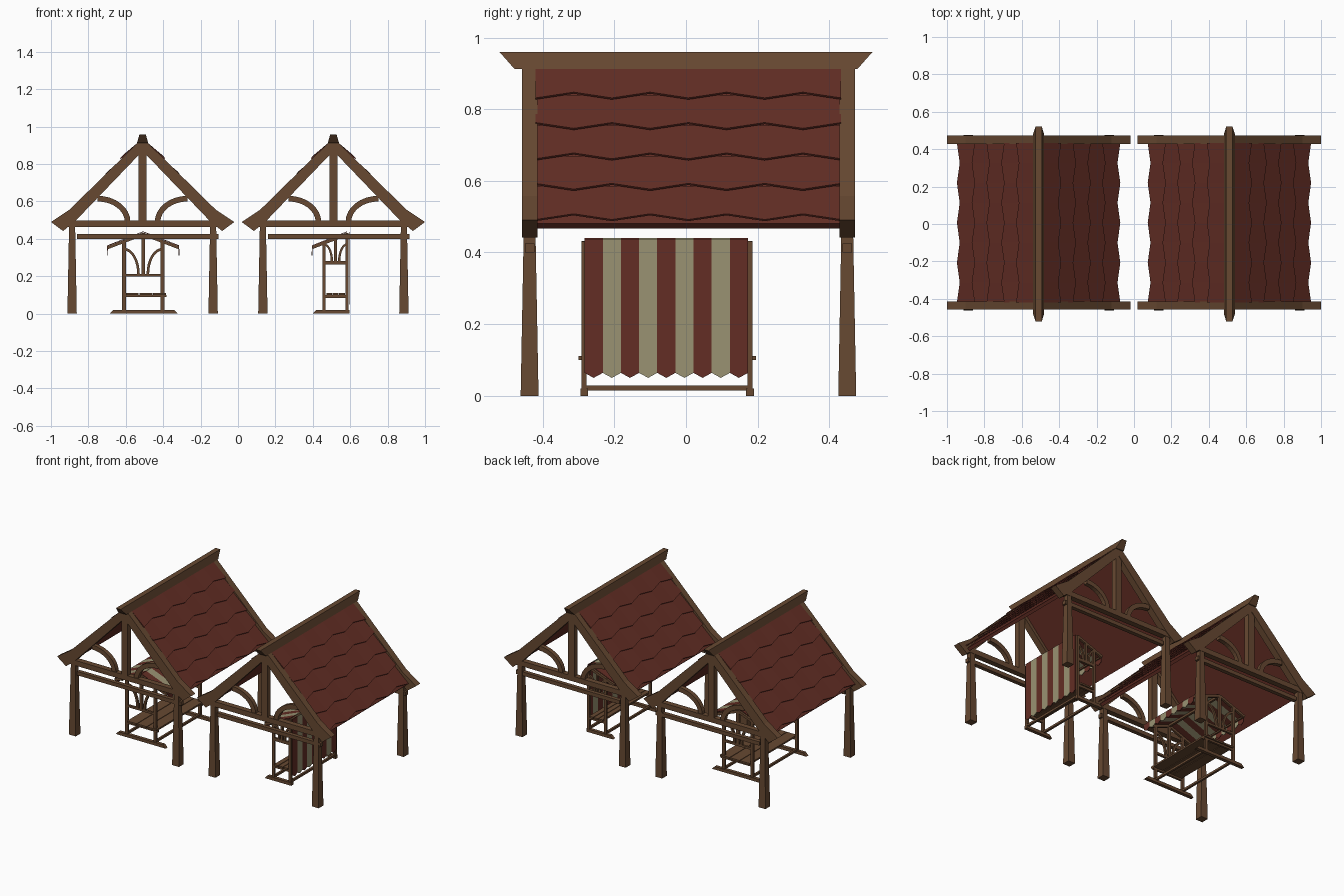
import bpy, bmesh, math
from mathutils import Vector

if "Cube" in bpy.data.objects:
    bpy.data.objects.remove(bpy.data.objects["Cube"])


def material(name, rgb):
    m = bpy.data.materials.new(name)
    m.use_nodes = True
    m.diffuse_color = (*rgb, 1)
    m.node_tree.nodes["Principled BSDF"].inputs["Base Color"].default_value = (*rgb, 1)
    return m


WOOD = material("brown wood", (0.135, 0.066, 0.031))
RED = material("dark red", (0.125, 0.027, 0.018))
CREAM = material("cream cloth", (0.32, 0.29, 0.17))


def finish(name, bm, *mats, thickness=0):
    bmesh.ops.recalc_face_normals(bm, faces=bm.faces)
    mesh = bpy.data.meshes.new(name)
    bm.to_mesh(mesh)
    bm.free()
    for m in mats:
        mesh.materials.append(m)
    ob = bpy.data.objects.new(name, mesh)
    bpy.context.collection.objects.link(ob)
    if thickness:
        mod = ob.modifiers.new("thickness", "SOLIDIFY")
        mod.thickness = thickness
        mod.offset = 0
    return ob


def prism(name, pts, y0, y1, mat=WOOD):
    """Extrude an x-z outline along y."""
    bm = bmesh.new()
    face = bm.faces.new([bm.verts.new((x, y0, z)) for x, z in pts])
    ext = bmesh.ops.extrude_face_region(bm, geom=[face])["geom"]
    verts = [v for v in ext if isinstance(v, bmesh.types.BMVert)]
    bmesh.ops.translate(bm, vec=(0, y1 - y0, 0), verts=verts)
    return finish(name, bm, mat)


def box(name, x0, x1, y0, y1, z0, z1, mat=WOOD):
    return prism(name, [(x0, z0), (x1, z0), (x1, z1), (x0, z1)], y0, y1, mat)


def bar(name, a, b, w, y0, y1):
    """Straight timber between two x-z points."""
    a, b = Vector(a), Vector(b)
    n = (b - a).orthogonal().normalized() * w / 2
    return prism(name, [a + n, b + n, b - n, a - n], y0, y1)


def brace(name, cx, cz, rx, rz, w, side, y0, y1):
    """Curved quarter-arc timber."""
    def arc(d):
        return [(cx - side * (rx + d) * math.cos(t), cz + (rz + d) * math.sin(t))
                for t in (i * math.pi / 16 for i in range(9))]
    return prism(name, arc(w / 2) + arc(-w / 2)[::-1], y0, y1)


def taper(name, x, y, h, bottom, top):
    bm = bmesh.new()
    bmesh.ops.create_cube(bm, size=1)
    for v in bm.verts:
        r = 2 * (top if v.co.z > 0 else bottom)
        v.co = (x + v.co.x * r, y + v.co.y * r, (v.co.z + 0.5) * h)
    return finish(name, bm, WOOD)


ROOF_Y0, ROOF_Y1 = -0.42, 0.433
TOP = Vector((0.012, 0.92))
DOWN = Vector((0.41, -0.44)).normalized()
OUT = Vector((0.44, 0.41)).normalized()
SLOPE = 0.601


def roof_side(cx, side):
    def at(s, lift):
        p = TOP + DOWN * s + OUT * lift
        return cx + side * p.x, p.y
    prism("roof_board", [at(0, 0), at(SLOPE, 0), at(SLOPE, -0.02), at(0, -0.02)],
          ROOF_Y0, ROOF_Y1, RED)
    # overlapping rows of pointed tiles
    bm = bmesh.new()
    for row in range(5):
        low = 0.139 + 0.116 * row
        prev = None
        for k in range(9):
            y = ROOF_Y0 + (ROOF_Y1 - ROOF_Y0) * k / 8
            joint = (k + row) % 2 == 1
            pair = []
            for s, lift in ((max(low - 0.14, 0), 0.002), (low - 0.022 * joint, 0.016)):
                x, z = at(s, lift)
                pair.append(bm.verts.new((x, y, z)))
            if prev:
                bm.faces.new((prev[0], prev[1], pair[1], pair[0]))
            prev = pair
    finish("roof_tiles", bm, RED, thickness=0.006)


def pavilion(cx):
    for y0, y1 in ((-0.458, -0.415), (0.428, 0.472)):
        ym = (y0 + y1) / 2
        for side in (-1, 1):
            outline = [(0, 0.94), (0.39, 0.557), (0.49, 0.49), (0.425, 0.442),
                       (0.36, 0.495), (0, 0.87)]
            prism("gable_rafter", [(cx + side * x, z) for x, z in outline], y0, y1)
            brace("gable_brace", cx + side * 0.24, 0.49, 0.16, 0.125, 0.03, side,
                  ym - 0.014, ym + 0.014)
            taper("corner_post", cx + side * 0.377, ym, 0.48, 0.025, 0.016)
        box("king_post", cx - 0.022, cx + 0.022, ym - 0.018, ym + 0.018, 0.48, 0.9)
        box("tie_beam", cx - 0.4, cx + 0.4, ym - 0.018, ym + 0.018, 0.463, 0.497)
        box("lower_beam", cx - 0.35, cx + 0.407, ym - 0.013, ym + 0.013, 0.4, 0.425)
    for side in (-1, 1):
        roof_side(cx, side)
    # ridge beam with raked ends
    ridge = prism("ridge_beam", [(cx - 0.03, 0.912), (cx + 0.03, 0.912),
                                 (cx + 0.017, 0.959), (cx - 0.017, 0.959)], -0.52, 0.52)
    for v in ridge.data.vertices:
        if v.co.z < 0.93:
            v.co.y *= 0.92


CLOTH_Y0, CLOTH_Y1 = -0.283, 0.173
FRAMES = ((-0.291, -0.277), (0.172, 0.186))


def striped_cloth(name, path):
    """Nine stripes along y, each ending in a point."""
    bm = bmesh.new()
    w = (CLOTH_Y1 - CLOTH_Y0) / 9
    for i in range(9):
        y = CLOTH_Y0 + w * i
        for j, ((xa, za), (xb, zb)) in enumerate(zip(path, path[1:])):
            pts = [(xa, y, za), (xa, y + w, za), (xb, y + w, zb), (xb, y, zb)]
            if j == len(path) - 2:
                pts.insert(3, (xb, y + w / 2, zb - 0.014))
            face = bm.faces.new([bm.verts.new(p) for p in pts])
            face.material_index = i % 2
    return finish(name, bm, RED, CREAM, thickness=0.004)


def long_rail(name, x, z, w=0.014, y0=-0.285, y1=0.18):
    box(name, x - w / 2, x + w / 2, y0, y1, z - w / 2, z + w / 2)


def counter(x0, x1, z):
    w = (x1 - x0) / 3
    for i in range(3):
        box("counter_plank", x0 + i * w + 0.002, x0 + (i + 1) * w - 0.002,
            -0.3, 0.195, z, z + 0.011)


def double_stall(cx):
    for y0, y1 in FRAMES:
        prism("stall_foot", [(cx - 0.18, 0), (cx + 0.185, 0), (cx + 0.165, 0.02),
                             (cx - 0.16, 0.02)], y0 - 0.004, y1 + 0.004)
        for side in (-1, 1):
            x = cx + side * 0.103
            box("stall_post", x - 0.01, x + 0.01, y0, y1, 0.015, 0.385)
            bar("awning_rafter", (cx, 0.425), (cx + side * 0.19, 0.353), 0.016, y0, y1)
            brace("stall_brace", x, 0.21, 0.078, 0.135, 0.014, side, y0, y1)
        box("stall_king_post", cx - 0.01, cx + 0.01, y0, y1, 0.2, 0.43)
        box("stall_crossbar", cx - 0.1, cx + 0.1, y0, y1, 0.198, 0.212)
        box("counter_support", cx - 0.1, cx + 0.125, y0, y1, 0.088, 0.1)
    for side in (-1, 1):
        striped_cloth("awning", [(cx, 0.438), (cx + side * 0.19, 0.364),
                                 (cx + side * 0.192, 0.326)])
        long_rail("floor_rail", cx + side * 0.103, 0.022)
        long_rail("awning_rail", cx + side * 0.185, 0.353, 0.01)
    long_rail("ridge_rail", cx, 0.425)
    counter(cx - 0.095, cx + 0.125, 0.1)


def single_stall(front, back):
    mid = (front + back) / 2
    for y0, y1 in FRAMES:
        prism("stall_foot", [(front - 0.06, 0), (back + 0.012, 0), (back + 0.012, 0.02),
                             (front - 0.04, 0.02)], y0 - 0.004, y1 + 0.004)
        box("stall_front_post", front - 0.009, front + 0.009, y0, y1, 0.015, 0.385)
        box("stall_back_post", back - 0.009, back + 0.009, y0, y1, 0.015, 0.43)
        bar("awning_rafter", (back, 0.425), (front - 0.062, 0.354), 0.016, y0, y1)
        box("stall_crossbar", front, back, y0, y1, 0.262, 0.282)
        box("stall_strut", mid - 0.007, mid + 0.007, y0, y1, 0.28, 0.4)
        for side, x in ((-1, front), (1, back)):
            brace("stall_brace", x, 0.28, 0.042, 0.09, 0.012, side, y0, y1)
        box("counter_support", front, back, y0, y1, 0.085, 0.1)
    striped_cloth("awning", [(back, 0.438), (front - 0.062, 0.364), (front - 0.064, 0.326)])
    striped_cloth("back_cloth", [(back + 0.012, 0.436), (back + 0.012, 0.064)])
    for x in (front, back):
        long_rail("floor_rail", x, 0.022)
    long_rail("ridge_rail", back, 0.425)
    long_rail("awning_rail", front - 0.057, 0.353, 0.01)
    counter(front + 0.01, back - 0.01, 0.1)


for centre in (-0.51, 0.51):
    pavilion(centre)
double_stall(-0.507)
single_stall(0.46, 0.583)
